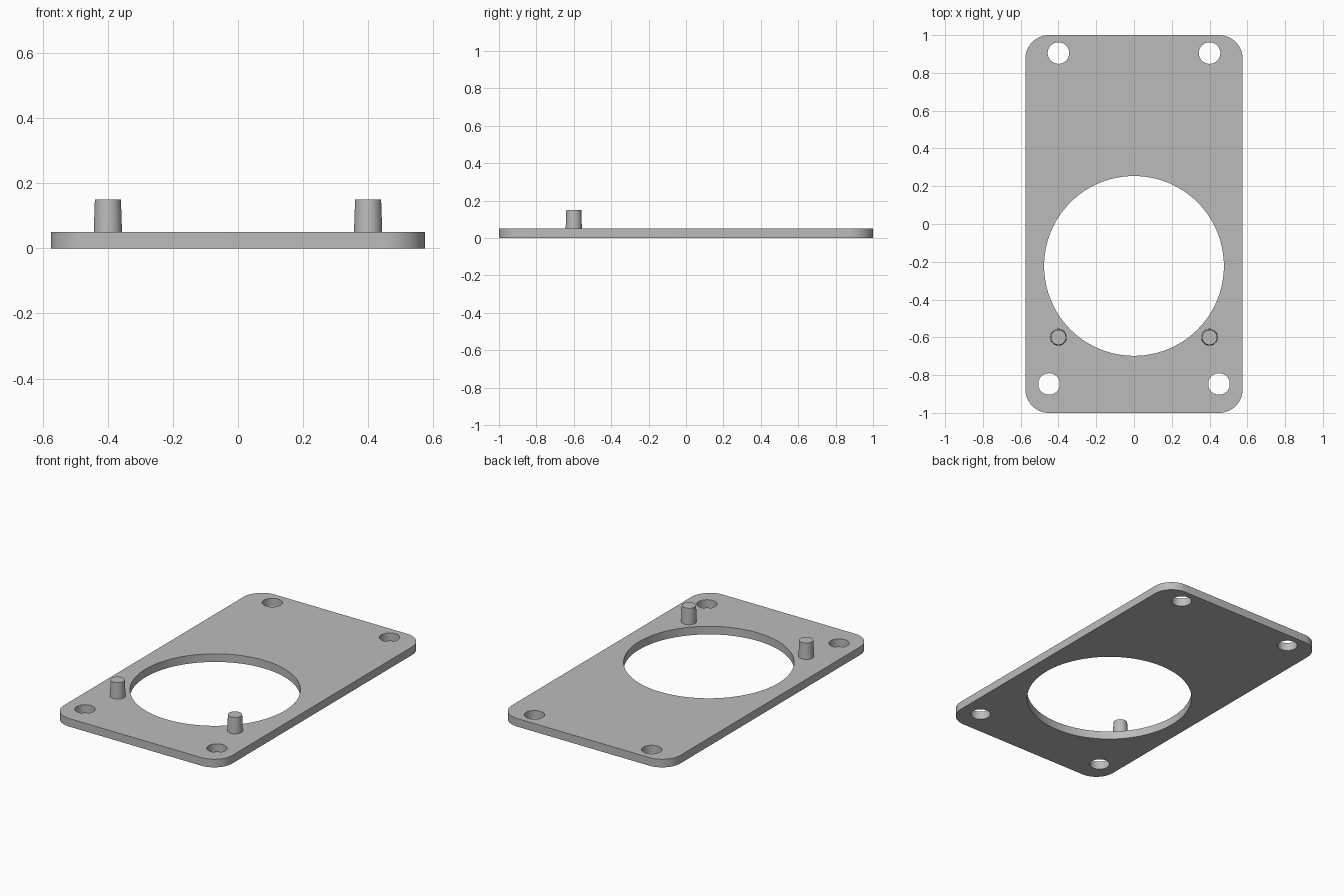
import bpy, bmesh, math

if "Cube" in bpy.data.objects:
    bpy.data.objects.remove(bpy.data.objects["Cube"])

T = 0.05            # plate thickness
HX, HY, R = 0.575, 1.0, 0.125

grey = bpy.data.materials.new("light grey")
grey.diffuse_color = (0.5, 0.5, 0.5, 1)
grey.use_nodes = True
grey.node_tree.nodes["Principled BSDF"].inputs["Base Color"].default_value = grey.diffuse_color


def arc(cx, cy, r, a0, a1, n):
    return [(cx + r * math.cos(math.radians(a0 + (a1 - a0) * i / n)),
             cy + r * math.sin(math.radians(a0 + (a1 - a0) * i / n))) for i in range(n + 1)]


def circle(cx, cy, r, n):
    return arc(cx, cy, r, 0, 360, n)[:-1]


def finish(obj):
    obj.data.materials.clear()
    obj.data.materials.append(grey)
    bpy.ops.object.select_all(action='DESELECT')
    obj.select_set(True)
    bpy.context.view_layer.objects.active = obj
    bpy.ops.object.shade_smooth_by_angle(angle=math.radians(30))


# Rounded plate outline, then the opening and the four screw holes
outline = []
for k, (sx, sy) in enumerate([(1, 1), (-1, 1), (-1, -1), (1, -1)]):
    outline += arc(sx * (HX - R), sy * (HY - R), R, 90 * k, 90 * k + 90, 16)
loops = [outline, circle(0, -0.222, 0.476, 96)]
for s in (-1, 1):
    loops += [circle(s * 0.4, 0.905, 0.057, 40), circle(s * 0.45, -0.847, 0.057, 40)]

curve = bpy.data.curves.new("plate_outline", 'CURVE')
curve.dimensions = '2D'
curve.fill_mode = 'BOTH'
curve.extrude = T / 2
for pts in loops:
    sp = curve.splines.new('POLY')
    sp.points.add(len(pts) - 1)
    for p, (x, y) in zip(sp.points, pts):
        p.co = (x, y, 0, 1)
    sp.use_cyclic_u = True
plate = bpy.data.objects.new("mounting_plate", curve)
bpy.context.collection.objects.link(plate)
plate.location.z = T / 2
plate.select_set(True)
bpy.context.view_layer.objects.active = plate
bpy.ops.object.convert(target='MESH')
plate = bpy.context.object

# Weld caps to walls
bm = bmesh.new()
bm.from_mesh(plate.data)
bmesh.ops.remove_doubles(bm, verts=bm.verts, dist=1e-5)
bmesh.ops.recalc_face_normals(bm, faces=bm.faces)
bm.to_mesh(plate.data)
bm.free()
finish(plate)

# Two tapered locating pegs
for s, side in ((-1, "left"), (1, "right")):
    bpy.ops.mesh.primitive_cone_add(vertices=40, radius1=0.0435, radius2=0.04, depth=0.1,
                                    location=(s * 0.4, -0.6, T + 0.05))
    peg = bpy.context.object
    peg.name = side + "_peg"
    finish(peg)
